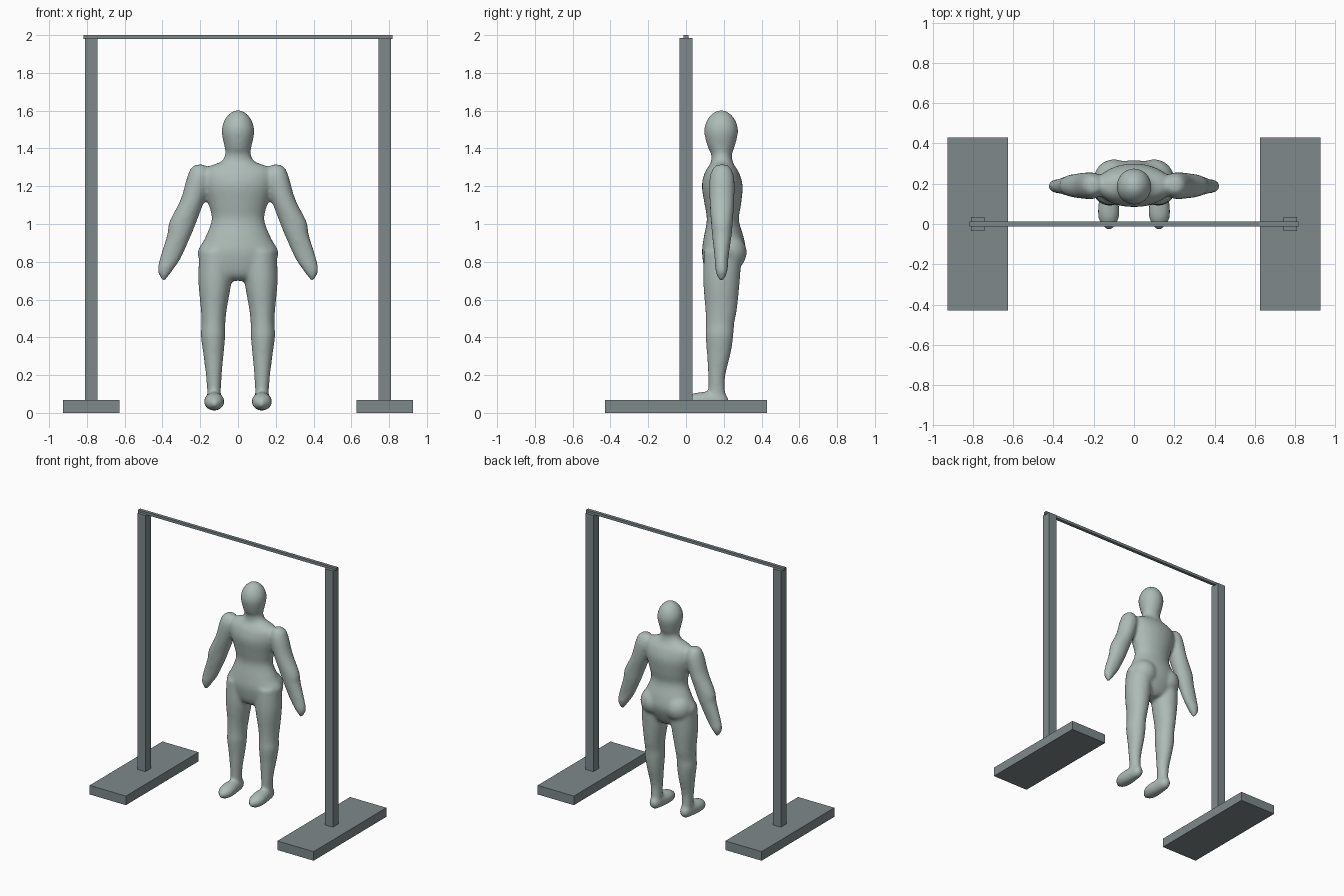
import bpy, bmesh, math
from mathutils import Vector

if "Cube" in bpy.data.objects:
    bpy.data.objects.remove(bpy.data.objects["Cube"])


def material(name, rgb):
    m = bpy.data.materials.new(name)
    m.use_nodes = True
    m.diffuse_color = (*rgb, 1)
    m.node_tree.nodes["Principled BSDF"].inputs["Base Color"].default_value = (*rgb, 1)
    return m


STEEL = material("grey steel", (0.21, 0.25, 0.26))
SKIN = material("pale grey green", (0.42, 0.50, 0.47))


def finish(bm, name, mat):
    bmesh.ops.recalc_face_normals(bm, faces=bm.faces)
    me = bpy.data.meshes.new(name)
    bm.to_mesh(me)
    bm.free()
    me.materials.append(mat)
    ob = bpy.data.objects.new(name, me)
    bpy.context.collection.objects.link(ob)
    return ob


def box(name, x, y, z):
    bm = bmesh.new()
    bmesh.ops.create_cube(bm, size=1)
    for v in bm.verts:
        v.co = [a + (c + 0.5) * (b - a) for c, (a, b) in zip(v.co, (x, y, z))]
    return finish(bm, name, STEEL)


def smooth_path(rows, steps=5):
    """Catmull-Rom interpolation of section rows."""
    rows = [Vector(r) for r in rows]
    out = []
    for i in range(len(rows) - 1):
        p0, p1 = rows[max(i - 1, 0)], rows[i]
        p2, p3 = rows[i + 1], rows[min(i + 2, len(rows) - 1)]
        for s in range(steps):
            t = s / steps
            out.append(0.5 * (2 * p1 + (p2 - p0) * t + (2 * p0 - 5 * p1 + 4 * p2 - p3) * t**2
                              + (3 * p1 - p0 - 3 * p2 + p3) * t**3))
    return out + [rows[-1]]


def loft(bm, rows, side=1, along_y=False, sides=32):
    """Rows: position along the axis, centre x, other centre, x radius, other radius."""
    rings = []
    for h, cx, c, rx, r in smooth_path(rows):
        ring = []
        for k in range(sides):
            a = 2 * math.pi * k / sides
            u, w = side * cx + max(rx, 0.003) * math.cos(a), c + max(r, 0.003) * math.sin(a)
            ring.append(bm.verts.new((u, h, w) if along_y else (u, w, h)))
        rings.append(ring)
    for a, b in zip(rings, rings[1:]):
        for k in range(sides):
            n = (k + 1) % sides
            bm.faces.new((a[k], a[n], b[n], b[k]))
    bm.faces.new(rings[0])
    bm.faces.new(rings[-1])


# Frame: base plates, posts and the thin cross bar
for side, label in ((1, "left"), (-1, "right")):
    span = lambda a, b: sorted((side * a, side * b))
    box(label + "_base", span(0.627, 0.927), (-0.43, 0.43), (0, 0.068))
    box(label + "_post", span(0.743, 0.81), (-0.034, 0.034), (0.068, 1.985))
box("cross_bar", (-0.818, 0.818), (-0.012, 0.012), (1.98, 2.0))

# Figure: overlapping lofts fused into one smooth skin
bm = bmesh.new()
torso = [
    (0.70, 0, 0.19, 0.03, 0.05), (0.74, 0, 0.19, 0.15, 0.085), (0.84, 0, 0.20, 0.215, 0.115),
    (0.92, 0, 0.20, 0.178, 0.108), (1.02, 0, 0.195, 0.14, 0.085), (1.10, 0, 0.195, 0.155, 0.096),
    (1.20, 0, 0.192, 0.185, 0.108), (1.27, 0, 0.19, 0.19, 0.092), (1.305, 0, 0.19, 0.155, 0.07),
    (1.33, 0, 0.19, 0.09, 0.058), (1.37, 0, 0.188, 0.067, 0.055), (1.41, 0, 0.186, 0.072, 0.072),
    (1.49, 0, 0.186, 0.087, 0.09), (1.55, 0, 0.186, 0.072, 0.075), (1.59, 0, 0.186, 0.038, 0.04),
    (1.604, 0, 0.186, 0.005, 0.005)]
arm = [
    (1.315, 0.20, 0.19, 0.02, 0.025), (1.295, 0.205, 0.19, 0.045, 0.048),
    (1.24, 0.21, 0.19, 0.062, 0.066), (1.13, 0.24, 0.19, 0.064, 0.066),
    (1.01, 0.292, 0.19, 0.072, 0.058), (0.94, 0.312, 0.19, 0.064, 0.052),
    (0.82, 0.358, 0.188, 0.056, 0.037), (0.75, 0.387, 0.188, 0.038, 0.032),
    (0.70, 0.393, 0.188, 0.008, 0.012)]
leg = [
    (0.86, 0.115, 0.195, 0.09, 0.10), (0.70, 0.122, 0.188, 0.088, 0.097),
    (0.55, 0.128, 0.186, 0.069, 0.084), (0.47, 0.13, 0.18, 0.063, 0.075),
    (0.41, 0.132, 0.177, 0.065, 0.074), (0.32, 0.13, 0.174, 0.055, 0.064),
    (0.20, 0.128, 0.163, 0.042, 0.046), (0.12, 0.127, 0.163, 0.037, 0.044),
    (0.06, 0.127, 0.165, 0.038, 0.046)]
foot = [
    (0.225, 0.126, 0.062, 0.012, 0.016), (0.20, 0.126, 0.062, 0.036, 0.042),
    (0.13, 0.126, 0.062, 0.046, 0.05), (0.06, 0.126, 0.06, 0.054, 0.048),
    (0.01, 0.126, 0.055, 0.044, 0.038), (-0.032, 0.124, 0.05, 0.008, 0.012)]
loft(bm, torso)
for side in (1, -1):
    loft(bm, arm, side)
    loft(bm, leg, side)
    loft(bm, foot, side, along_y=True)
    # Rounded buttock
    ball = bmesh.ops.create_uvsphere(bm, u_segments=24, v_segments=16, radius=0.1)["verts"]
    for v in ball:
        v.co += Vector((side * 0.10, 0.222, 0.85))

figure = finish(bm, "figure", SKIN)
remesh = figure.modifiers.new("fuse", "REMESH")
remesh.mode = "VOXEL"
remesh.voxel_size = 0.011
remesh.use_smooth_shade = True
relax = figure.modifiers.new("relax", "SMOOTH")
relax.factor = 0.5
relax.iterations = 8
for p in figure.data.polygons:
    p.use_smooth = True
